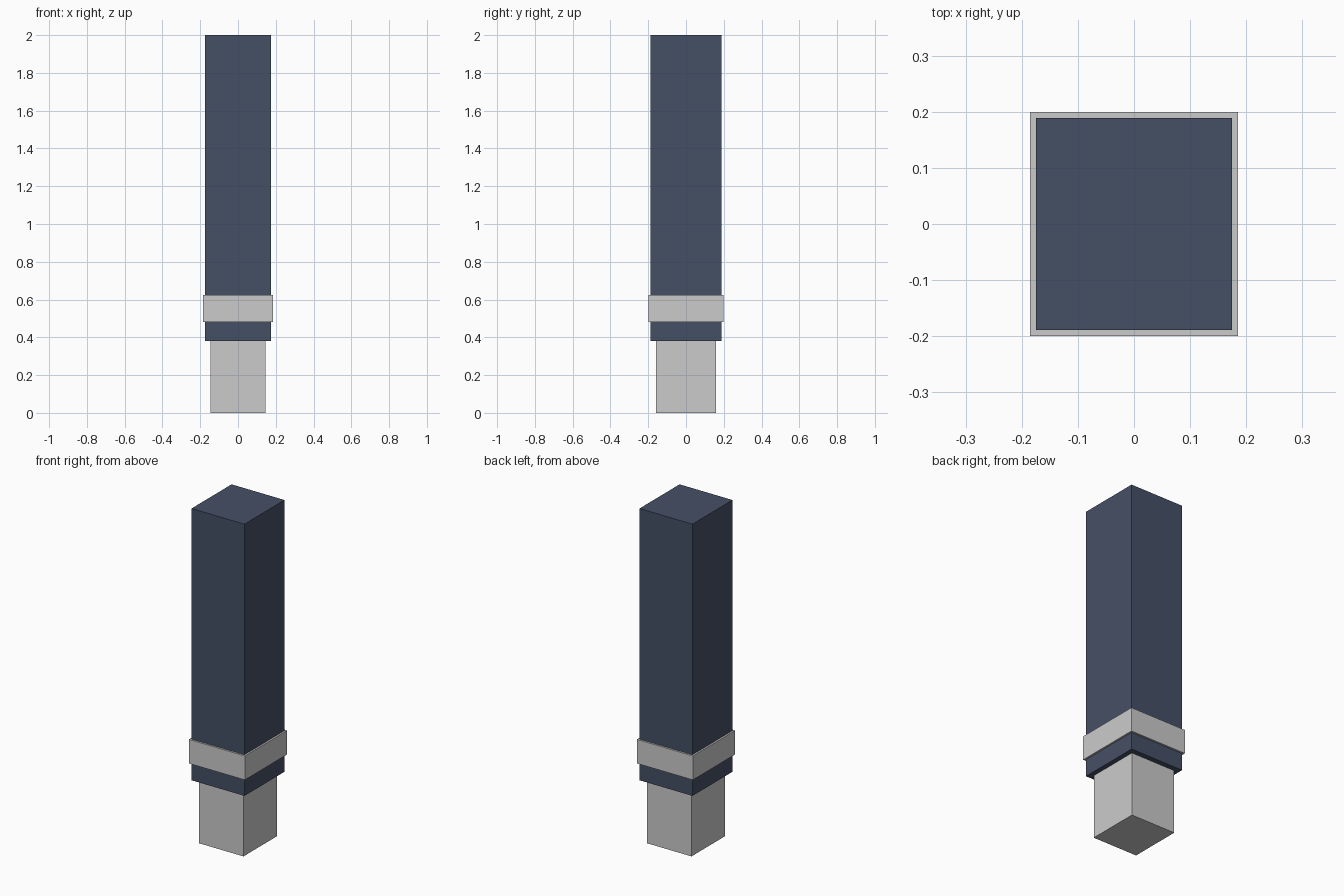
import bpy
from mathutils import Matrix, Vector
import bmesh

if "Cube" in bpy.data.objects:
    bpy.data.objects.remove(bpy.data.objects["Cube"])


def box(name, width, depth, z0, z1, mat=None):
    """Centred box from z0 to z1."""
    bm = bmesh.new()
    m = Matrix.Translation(Vector((0, 0, (z0 + z1) / 2))) @ Matrix.Diagonal((width, depth, z1 - z0, 1))
    bmesh.ops.create_cube(bm, size=1, matrix=m)
    mesh = bpy.data.meshes.new(name)
    bm.to_mesh(mesh)
    bm.free()
    if mat:
        mesh.materials.append(mat)
    obj = bpy.data.objects.new(name, mesh)
    bpy.context.collection.objects.link(obj)
    return obj


navy = bpy.data.materials.new("dark_blue")
navy.diffuse_color = (0.06, 0.08, 0.13, 1)
navy.use_nodes = True
navy.node_tree.nodes["Principled BSDF"].inputs["Base Color"].default_value = navy.diffuse_color

# Square foot, tall shaft, and collar wrapped around the shaft
box("foot", 0.293, 0.315, 0.0, 0.38)
box("shaft", 0.349, 0.377, 0.38, 2.0, navy)
box("collar", 0.37, 0.399, 0.482, 0.625)
